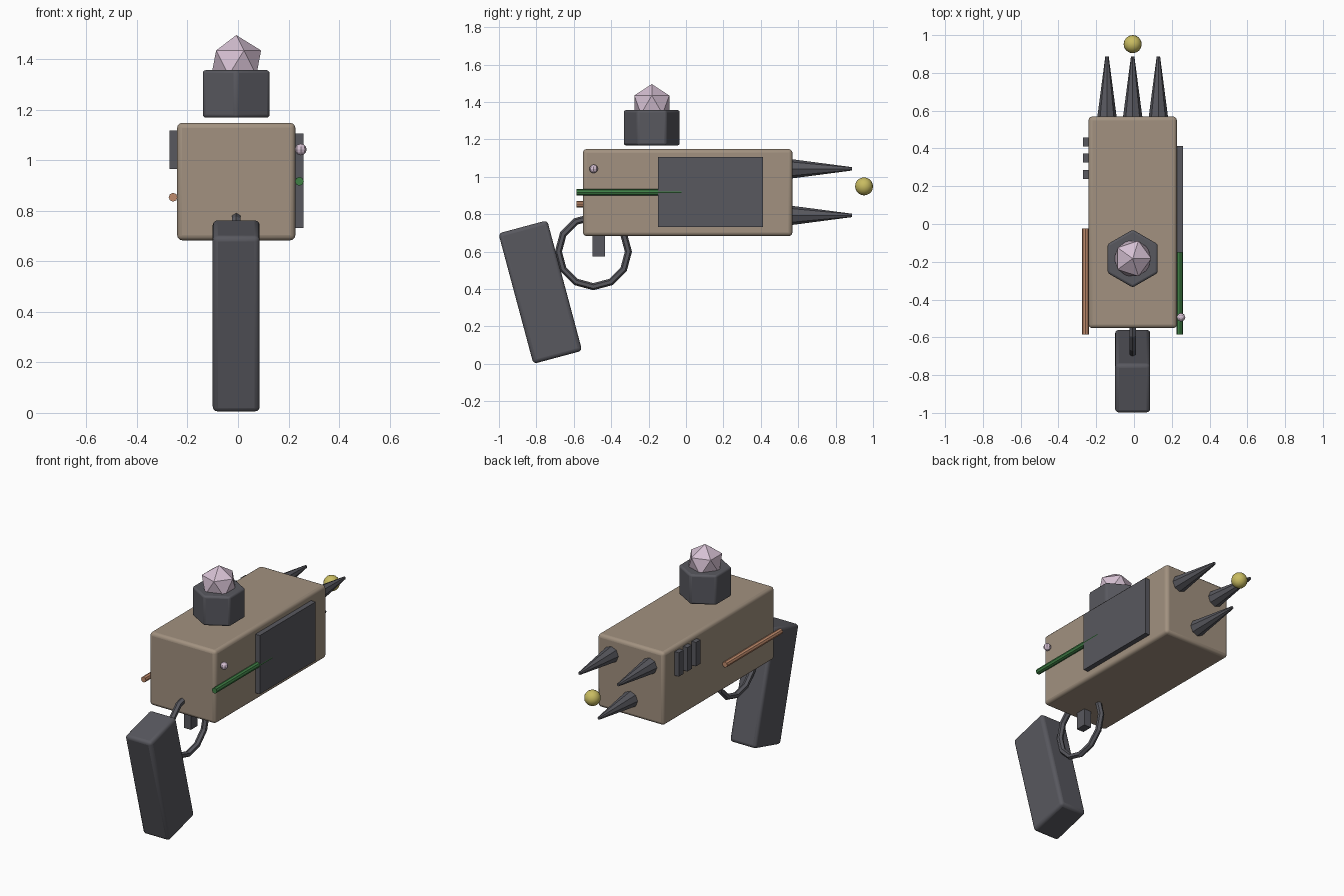
import bpy
from math import pi, radians

if "Cube" in bpy.data.objects:
    bpy.data.objects.remove(bpy.data.objects["Cube"], do_unlink=True)

CX = -0.007  # centre line of the body


def material(name, rgb):
    m = bpy.data.materials.new(name)
    m.use_nodes = True
    m.diffuse_color = (*rgb, 1)
    m.node_tree.nodes["Principled BSDF"].inputs["Base Color"].default_value = (*rgb, 1)
    return m


tan = material("tan", (0.36, 0.285, 0.215))
dark = material("dark grey", (0.098, 0.098, 0.114))
pink = material("pale pink", (0.67, 0.53, 0.65))
yellow = material("yellow", (0.58, 0.50, 0.12))
green = material("green", (0.05, 0.21, 0.06))
copper = material("copper", (0.53, 0.26, 0.15))


def finish(name, mat, bevel=0, smooth=False):
    ob = bpy.context.object
    ob.name = name
    ob.data.materials.append(mat)
    if bevel:
        bpy.ops.object.transform_apply(location=False, rotation=False, scale=True)
        mod = ob.modifiers.new("bevel", "BEVEL")
        mod.width = bevel
        mod.segments = 3
    if smooth:
        bpy.ops.object.shade_smooth_by_angle(angle=radians(35))
    return ob


def box(name, mat, centre, size, bevel=0, tilt=0):
    bpy.ops.mesh.primitive_cube_add(size=1, location=centre, rotation=(tilt, 0, 0))
    bpy.context.object.scale = size
    return finish(name, mat, bevel, bevel > 0)


def rod(name, mat, x, z):
    bpy.ops.mesh.primitive_cylinder_add(vertices=8, radius=0.0175, depth=0.56,
                                        location=(x, -0.305, z), rotation=(pi / 2, 0, 0))
    return finish(name, mat)


# Body and grip
box("body", tan, (CX, 0.009, 0.916), (0.468, 1.12, 0.465), 0.02)
box("grip", dark, (CX, -0.779, 0.384), (0.186, 0.27, 0.722), 0.02, radians(15))

# Trigger and its guard
box("trigger", dark, (CX, -0.466, 0.64), (0.05, 0.068, 0.13))
bpy.ops.mesh.primitive_torus_add(major_segments=12, minor_segments=6, major_radius=0.187,
                                 minor_radius=0.019, location=(CX, -0.495, 0.6),
                                 rotation=(0, pi / 2, 0))
finish("trigger_guard", dark)

# Hexagonal socket with crystal
bpy.ops.mesh.primitive_cylinder_add(vertices=6, radius=0.153, depth=0.188,
                                    location=(CX, -0.183, 1.263))
finish("crystal_socket", dark, 0.012, True)
bpy.ops.mesh.primitive_ico_sphere_add(subdivisions=1, radius=0.11, location=(CX, -0.183, 1.386))
finish("crystal", pink)

# Rear spikes and floating ball
for i, (dx, z) in enumerate([(-0.136, 1.043), (0.136, 1.043), (0, 0.794)]):
    bpy.ops.mesh.primitive_cone_add(vertices=8, radius1=0.051, radius2=0.009, depth=0.32,
                                    location=(CX + dx, 0.728, z), rotation=(-pi / 2, 0, 0))
    finish(f"spike_{i + 1}", dark)
bpy.ops.mesh.primitive_uv_sphere_add(segments=16, ring_count=10, radius=0.048,
                                     location=(CX, 0.952, 0.949))
finish("ball", yellow, smooth=True)

# Left side: panel, rod and bead
box("side_panel", dark, (0.241, 0.131, 0.92), (0.036, 0.562, 0.374))
rod("green_rod", green, CX + 0.25, 0.917)
bpy.ops.mesh.primitive_uv_sphere_add(segments=8, ring_count=6, radius=0.023,
                                     location=(CX + 0.256, -0.494, 1.043))
finish("bead", pink)

# Right side: three ribs and rod
for i in range(3):
    box(f"rib_{i + 1}", dark, (-0.253, 0.263 + i * 0.086, 1.042), (0.036, 0.048, 0.152))
rod("copper_rod", copper, CX - 0.25, 0.854)
